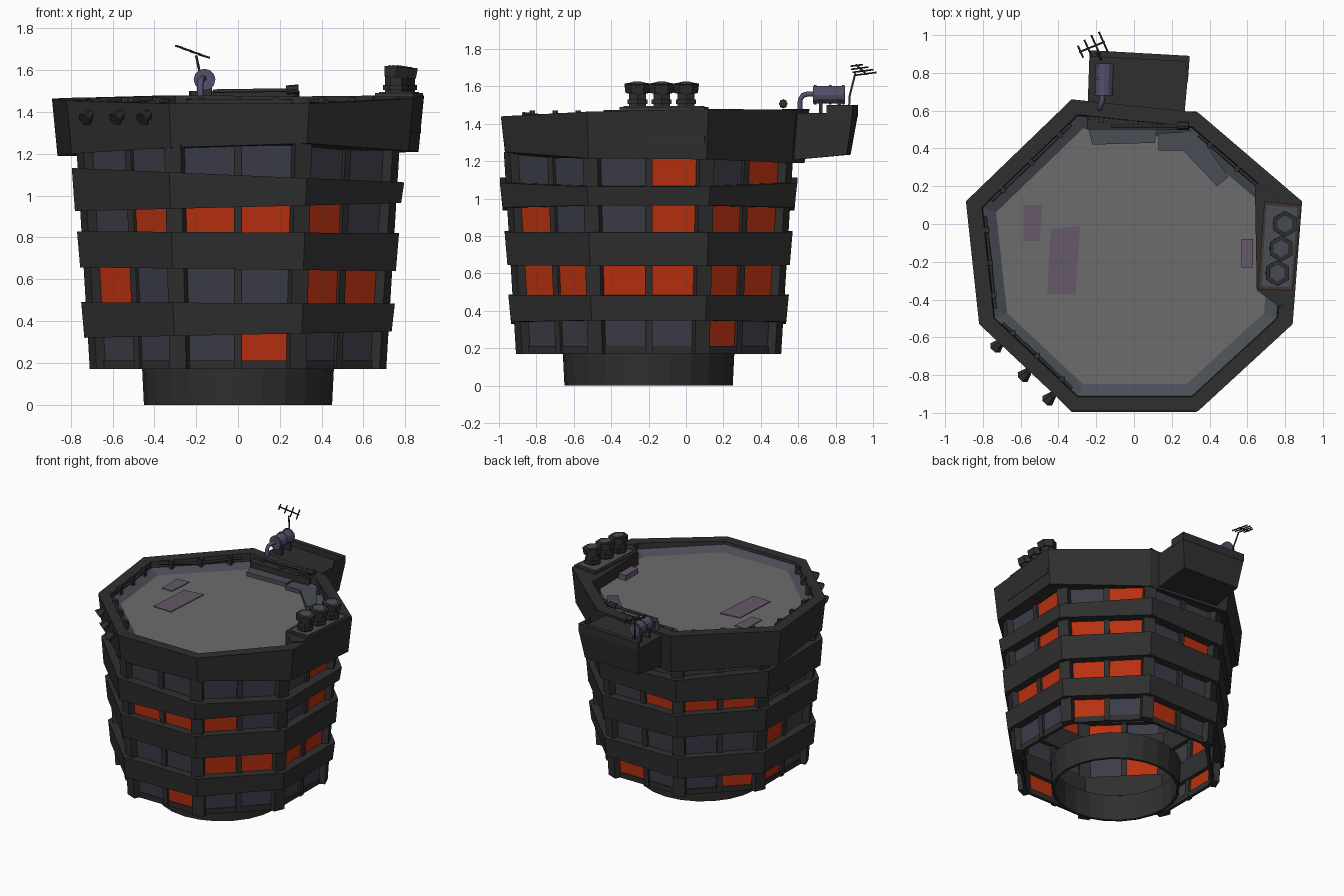
import bpy, bmesh, math
from mathutils import Vector

if "Cube" in bpy.data.objects:
    bpy.data.objects.remove(bpy.data.objects["Cube"])

CY = -0.2  # tower axis in y


def mat(name, r, g, b):
    m = bpy.data.materials.new(name)
    m.diffuse_color = (r, g, b, 1)
    m.use_nodes = True
    m.node_tree.nodes["Principled BSDF"].inputs["Base Color"].default_value = m.diffuse_color
    return m


DARK = mat("dark_concrete", 0.028, 0.028, 0.028)
GLASS = mat("dark_glass", 0.045, 0.045, 0.065)
LIT = mat("lit_glass", 0.48, 0.03, 0.005)
ROOF = mat("roof_grey", 0.15, 0.15, 0.15)
CURB = mat("curb_grey", 0.07, 0.075, 0.095)
PATCH = mat("patch_mauve", 0.13, 0.10, 0.14)
METAL = mat("violet_metal", 0.085, 0.08, 0.14)
RIM = mat("rusty_rim", 0.05, 0.035, 0.03)


def finish(name, bm, m):
    bmesh.ops.recalc_face_normals(bm, faces=bm.faces)
    me = bpy.data.meshes.new(name)
    bm.to_mesh(me)
    bm.free()
    me.materials.append(m)
    ob = bpy.data.objects.new(name, me)
    bpy.context.collection.objects.link(ob)
    return ob


def loft(name, rings, m, caps=True, loop=False):
    """Skin a list of equal rings; cap the ends, or join last to first."""
    bm = bmesh.new()
    vs = [[bm.verts.new(p) for p in r] for r in rings]
    n = len(vs[0])
    for a, b in zip(vs, vs[1:] + ([vs[0]] if loop else [])):
        for i in range(n):
            j = (i + 1) % n
            bm.faces.new((a[i], a[j], b[j], b[i]))
    if caps and not loop:
        bm.faces.new(vs[0])
        bm.faces.new(vs[-1])
    return finish(name, bm, m)


def prism(name, pts, z0, z1, m):
    return loft(name, [[(x, y, z) for x, y in pts] for z in (z0, z1)], m)


def rect(x0, x1, y0, y1):
    return [(x0, y0), (x1, y0), (x1, y1), (x0, y1)]


def rod(name, a, b, r1, r2, n, m):
    """Tapered cylinder between two points."""
    a, b = Vector(a), Vector(b)
    q = (b - a).to_track_quat('Z', 'Y')
    ring = lambda c, r: [c + q @ Vector((r * math.cos(t), r * math.sin(t), 0))
                         for t in (2 * math.pi * i / n for i in range(n))]
    return loft(name, [ring(a, r1), ring(b, r2)], m)


def pipe(name, pts, r, m):
    cu = bpy.data.curves.new(name, 'CURVE')
    cu.dimensions = '3D'
    cu.bevel_depth, cu.bevel_resolution, cu.use_fill_caps = r, 1, True
    s = cu.splines.new('POLY')
    s.points.add(len(pts) - 1)
    for p, c in zip(s.points, pts):
        p.co = (*c, 1)
    cu.materials.append(m)
    bpy.context.collection.objects.link(bpy.data.objects.new(name, cu))


def octo(a, z, slope=0.0):
    """Octagon with flat front, apothem a, tilted along x; corner 0 is front left."""
    r = a / math.cos(math.pi / 8)
    out = []
    for k in range(8):
        t = math.radians(-112.5 + 45 * k)
        x = r * math.cos(t)
        out.append(Vector((x, CY + r * math.sin(t), z + slope * x)))
    return out


def wall(z):  # glass apothem at height z (walls flare upwards)
    return 0.665 + 0.065 * (z - 0.17) / 1.08


# Hollow foot ring
foot = lambda r, z: [(r * math.cos(i * math.pi / 12), CY + r * math.sin(i * math.pi / 12), z) for i in range(24)]
loft("foot_ring", [foot(0.45, 0), foot(0.46, 0.2), foot(0.43, 0.2), foot(0.43, 0)], DARK, loop=True)

# Windows: two per face, four rows, 1 = lit (counter-clockwise from the front)
ROWS = [(0.19, 0.36, "0100001010011000"), (0.46, 0.67, "0011111100001010"),
        (0.79, 0.97, "1110011101110001"), (1.04, 1.26, "0000010100000000")]
for row, (z0, z1, bits) in enumerate(ROWS):
    lo, hi = octo(wall(z0), z0), octo(wall(z1), z1)
    for i, bit in enumerate(bits):
        k, h = i // 2, (i % 2) / 2
        k2 = (k + 1) % 8
        bm = bmesh.new()
        quad = [lo[k].lerp(lo[k2], h), lo[k].lerp(lo[k2], h + 0.5),
                hi[k].lerp(hi[k2], h + 0.5), hi[k].lerp(hi[k2], h)]
        bm.faces.new([bm.verts.new(p) for p in quad])
        finish(f"window_{row}_{i}", bm, LIT if bit == "1" else GLASS)

# Posts at corners and face middles
lo, hi = octo(wall(0.17), 0.17), octo(wall(1.25), 1.25)


def post(name, a, b, w, d):
    n = Vector((a.x, a.y - CY, 0)).normalized()
    t = Vector((-n.y, n.x, 0)) * w / 2
    loft(name, [[p - t - n * d, p + t - n * d, p + t + n * d, p - t + n * d] for p in (a, b)], DARK)


for k in range(8):
    k2 = (k + 1) % 8
    post(f"corner_post_{k}", lo[k], hi[k], 0.085, 0.03)
    post(f"middle_post_{k}", lo[k].lerp(lo[k2], 0.5), hi[k].lerp(hi[k2], 0.5), 0.04, 0.018)

# Sill under the lowest windows
loft("bottom_sill", [octo(0.672, 0.17), octo(0.675, 0.212), octo(0.65, 0.212), octo(0.65, 0.17)], DARK, loop=True)

# Tilted floor bands: apothem, bottom z, bottom slope, top z, top slope
for i, (a, zb, sb, zt, st) in enumerate([(0.745, 0.335, 0.02, 0.487, -0.005),
                                         (0.765, 0.648, -0.012, 0.825, -0.006),
                                         (0.79, 0.945, 0.025, 1.098, -0.043)]):
    loft(f"floor_band_{i}", [octo(a - 0.01, zb, sb), octo(a + 0.005, zt, st),
                             octo(wall(zt) - 0.03, zt, st), octo(wall(zb) - 0.03, zb, sb)], DARK, loop=True)

# Parapet: irregular octagon
PTS = [(-0.33, -0.99), (0.34, -0.99), (0.84, -0.53), (0.89, 0.12),
       (0.34, 0.59), (-0.33, 0.66), (-0.89, 0.12), (-0.82, -0.53)]
TOP = [1.44, 1.44, 1.465, 1.48, 1.475, 1.48, 1.465, 1.455]
BOT = [1.23, 1.25, 1.215, 1.21, 1.19, 1.19, 1.19, 1.20]


def rim(s, zs):
    return [Vector((x * s, CY + (y - CY) * s, z)) for (x, y), z in zip(PTS, zs)]


RZ = 1.385
loft("parapet", [rim(0.97, BOT), rim(1.0, TOP), rim(0.905, TOP), rim(0.895, [RZ] * 8),
                 rim(0.84, [1.22] * 8)], DARK, loop=True)
loft("roof_curb", [rim(0.9, [RZ + 0.035] * 8), rim(0.82, [RZ + 0.004] * 8)], CURB, caps=False)
bm = bmesh.new()
bm.faces.new([bm.verts.new(p) for p in rim(0.88, [RZ] * 8)])
finish("roof", bm, ROOF)

# Back platform with raised edge
loft("back_platform", [[(-0.24, 0.5, 1.2), (0.25, 0.5, 1.2), (0.26, 0.86, 1.235), (-0.21, 0.88, 1.235)],
                       [(-0.25, 0.5, 1.46), (0.26, 0.5, 1.46), (0.295, 0.89, 1.455), (-0.235, 0.92, 1.455)]], DARK)
prism("platform_edge", [(-0.235, 0.92), (0.295, 0.89), (0.285, 0.75), (0.27, 0.86), (-0.225, 0.885)], 1.44, 1.5, DARK)

# Right vent block with three hexagonal stacks
prism("vent_block", [(0.65, -0.35), (0.77, -0.44), (0.835, -0.4), (0.875, 0.1), (0.68, 0.26), (0.64, 0.2)],
      1.3, 1.475, DARK)
prism("vent_plate", [(0.655, -0.345), (0.84, -0.355), (0.885, 0.1), (0.69, 0.12)], 1.47, 1.49, RIM)
prism("vent_plate_inset", [(0.675, -0.33), (0.83, -0.335), (0.865, 0.085), (0.70, 0.1)], 1.48, 1.496, CURB)
for i, y in enumerate((-0.26, -0.13, 0.0)):
    x = 0.755 + 0.02 * i
    rod(f"vent_stack_{i}", (x, y, 1.49), (x, y, 1.57), 0.052, 0.052, 6, DARK)
    rod(f"vent_collar_{i}", (x, y, 1.505), (x, y, 1.53), 0.062, 0.062, 6, DARK)
    rod(f"vent_cap_{i}", (x, y, 1.565), (x + 0.005, y, 1.615), 0.064, 0.07, 6, DARK)
    rod(f"vent_grille_{i}", (x, y, 1.6), (x + 0.003, y, 1.619), 0.045, 0.045, 6, CURB)

# Tank with bands, feet and elbow pipe
rod("tank", (-0.16, 0.68, 1.555), (-0.155, 0.85, 1.555), 0.047, 0.047, 12, METAL)
for i, y in enumerate((0.685, 0.765, 0.835)):
    rod(f"tank_band_{i}", (-0.16, y, 1.555), (-0.16, y + 0.012, 1.555), 0.052, 0.052, 12, METAL)
for i, y in enumerate((0.71, 0.81)):
    prism(f"tank_foot_{i}", rect(-0.195, -0.125, y, y + 0.02), 1.45, 1.53, DARK)
pipe("tank_pipe", [(-0.18, 0.61, 1.45), (-0.18, 0.61, 1.53), (-0.178, 0.625, 1.552), (-0.17, 0.65, 1.56),
                   (-0.165, 0.69, 1.56)], 0.015, METAL)

# Antenna
pipe("antenna_mast", [(-0.175, 0.87, 1.45), (-0.175, 0.875, 1.55), (-0.2, 0.905, 1.67)], 0.006, DARK)
A, B = Vector((-0.29, 0.91, 1.715)), Vector((-0.155, 0.965, 1.665))
pipe("antenna_boom", [A, B], 0.005, DARK)
side = Vector((-0.4, 0.9, 0.12)).normalized()
for i, (f, w) in enumerate([(0.05, 0.035), (0.35, 0.05), (0.65, 0.06), (0.95, 0.06)]):
    c = A.lerp(B, f)
    pipe(f"antenna_bar_{i}", [c - side * w, c + side * w], 0.005, DARK)

# Spotlights on the front left parapet face
out = Vector((-0.69, -0.72, 0))
for i, (x, y) in enumerate([(-0.70, -0.62), (-0.555, -0.775), (-0.425, -0.90)]):
    c = Vector((x, y, 1.375))
    rod(f"spot_arm_{i}", c - out * 0.03, c + out * 0.02, 0.012, 0.012, 6, DARK)
    rod(f"spot_lamp_{i}", c + out * 0.005 + Vector((0, 0, 0.02)), c + out * 0.05 - Vector((0, 0, 0.012)),
        0.02, 0.036, 6, DARK)

# Roof details: patches, low ducts, small box
prism("roof_patch_small", [(-0.585, -0.09), (-0.5, -0.09), (-0.485, 0.1), (-0.585, 0.1)], RZ, RZ + 0.006, PATCH)
prism("roof_patch_large", [(-0.46, -0.37), (-0.31, -0.375), (-0.285, -0.01), (-0.44, -0.03)], RZ, RZ + 0.006, PATCH)
prism("back_duct", [(-0.22, 0.42), (0.11, 0.43), (0.12, 0.5), (-0.24, 0.5)], RZ, RZ + 0.03, CURB)
prism("corner_duct", [(0.13, 0.39), (0.26, 0.39), (0.44, 0.2), (0.5, 0.25), (0.33, 0.49), (0.13, 0.48)],
      RZ, RZ + 0.03, CURB)
prism("wall_box", rect(0.57, 0.63, -0.23, -0.08), RZ, RZ + 0.04, PATCH)

# Cables along the inside of the parapet, with clamps
inner = rim(0.89, [1.455] * 8)
for k in (2, 3, 4, 5, 6, 7):
    a, b = inner[k], inner[(k + 1) % 8]
    if k == 2:
        continue
    pipe(f"cable_{k}", [a.lerp(b, 0.08), a.lerp(b, 0.5) + Vector((0, 0, -0.02)), a.lerp(b, 0.92)], 0.009, DARK)
    for f in (0.2, 0.5, 0.8):
        c = a.lerp(b, f)
        prism(f"clamp_{k}_{f}", rect(c.x - 0.015, c.x + 0.015, c.y - 0.015, c.y + 0.015), 1.41, 1.47, DARK)
pipe("back_pipe", [(-0.12, 0.52, 1.5), (0.24, 0.52, 1.505)], 0.01, DARK)
rod("back_pipe_cap", (0.23, 0.52, 1.505), (0.29, 0.52, 1.51), 0.022, 0.022, 8, DARK)
